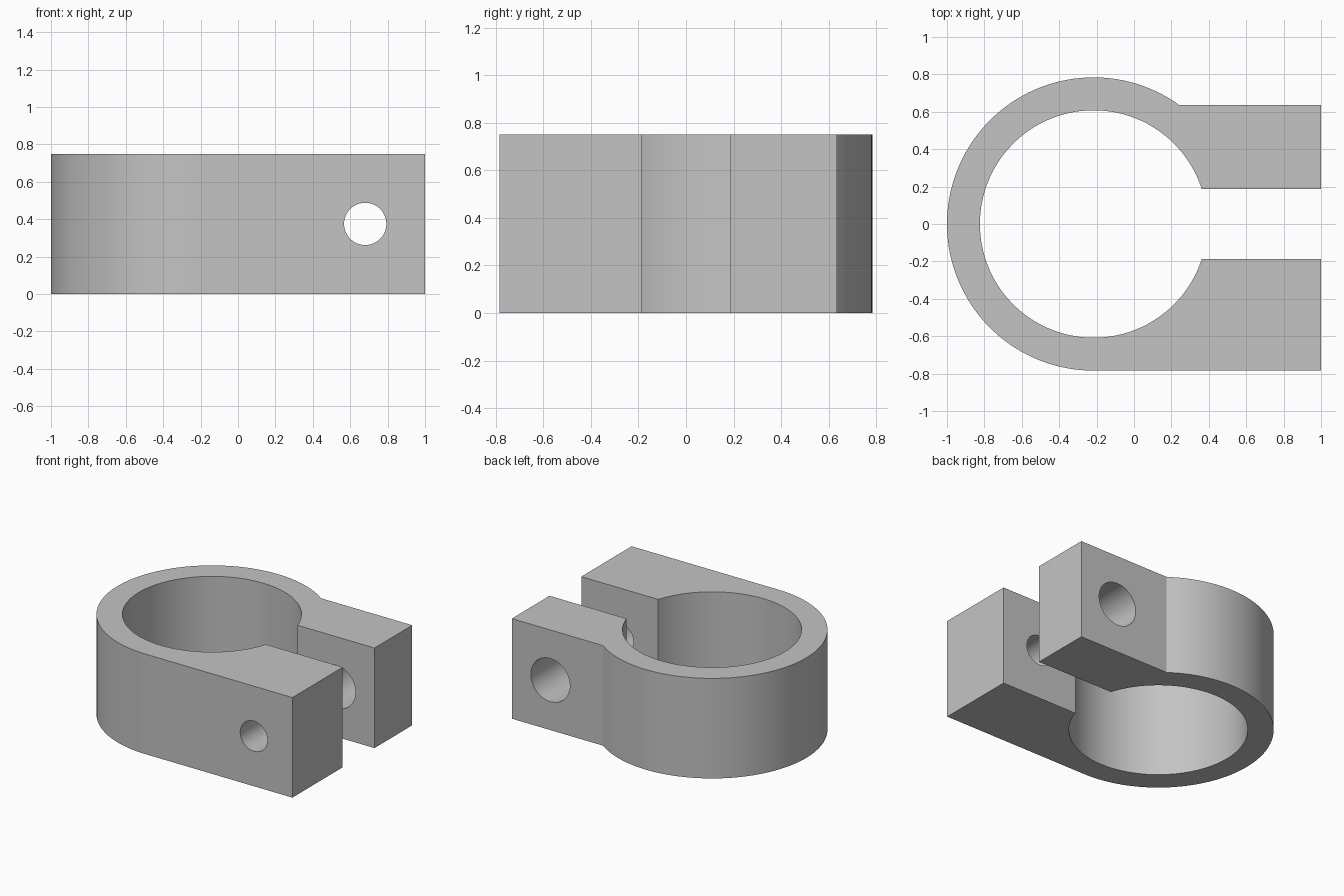
import bpy
import bmesh
from math import asin, cos, pi, radians, sin

cube = bpy.data.objects.get("Cube")
if cube:
    bpy.data.objects.remove(cube, do_unlink=True)

HEIGHT = 0.75
CENTRE_X = -0.216
OUTER, INNER = 0.784, 0.608
GAP = 0.188          # half width of the slot
BACK_Y = 0.635       # outer face of the shorter back lug
HOLE_X, HOLE_Z = 0.68, HEIGHT / 2

grey = bpy.data.materials.new("plain grey")
grey.use_nodes = True
colour = (0.55, 0.55, 0.55, 1)
grey.diffuse_color = colour
grey.node_tree.nodes["Principled BSDF"].inputs["Base Color"].default_value = colour


def arc(radius, start, end, steps):
    angles = [start + (end - start) * i / steps for i in range(steps + 1)]
    return [(CENTRE_X + radius * cos(a), radius * sin(a)) for a in angles]


def bolt_cutter(name, radius, y):
    bpy.ops.mesh.primitive_cylinder_add(vertices=64, radius=radius, depth=0.9,
                                        location=(HOLE_X, y, HOLE_Z),
                                        rotation=(pi / 2, 0, 0))
    cutter = bpy.context.object
    cutter.name = name
    cutter.data.materials.append(grey)
    cutter.hide_render = True
    return cutter


# Clamp outline: outer arc, front lug, slot, bore, back lug
slot = asin(GAP / INNER)
outline = arc(OUTER, asin(BACK_Y / OUTER), 1.5 * pi, 80)
outline += [(1, -OUTER), (1, -GAP)]
outline += arc(INNER, 2 * pi - slot, slot, 96)
outline += [(1, GAP), (1, BACK_Y)]

# Extrude the outline into the clamp body
bm = bmesh.new()
base = bm.faces.new([bm.verts.new((x, y, 0)) for x, y in outline])
top = bmesh.ops.extrude_face_region(bm, geom=[base], use_keep_orig=True)["geom"]
bmesh.ops.translate(bm, vec=(0, 0, HEIGHT),
                    verts=[v for v in top if isinstance(v, bmesh.types.BMVert)])
bmesh.ops.recalc_face_normals(bm, faces=bm.faces)
mesh = bpy.data.meshes.new("clamp_body")
bm.to_mesh(mesh)
bm.free()
mesh.materials.append(grey)
clamp = bpy.data.objects.new("clamp_body", mesh)
bpy.context.collection.objects.link(clamp)

# Bolt holes: narrow in the front lug, wider in the back lug
cutters = [bolt_cutter("front_hole_cutter", 0.113, -0.5),
           bolt_cutter("back_hole_cutter", 0.162, 0.5)]
bpy.ops.object.select_all(action="DESELECT")
clamp.select_set(True)
bpy.context.view_layer.objects.active = clamp
for cutter in cutters:
    mod = clamp.modifiers.new(cutter.name, "BOOLEAN")
    mod.operation = "DIFFERENCE"
    mod.solver = "EXACT"
    mod.object = cutter
    bpy.ops.object.modifier_apply(modifier=mod.name)
for cutter in cutters:
    bpy.data.objects.remove(cutter, do_unlink=True)

bpy.ops.object.shade_smooth_by_angle(angle=radians(30))
